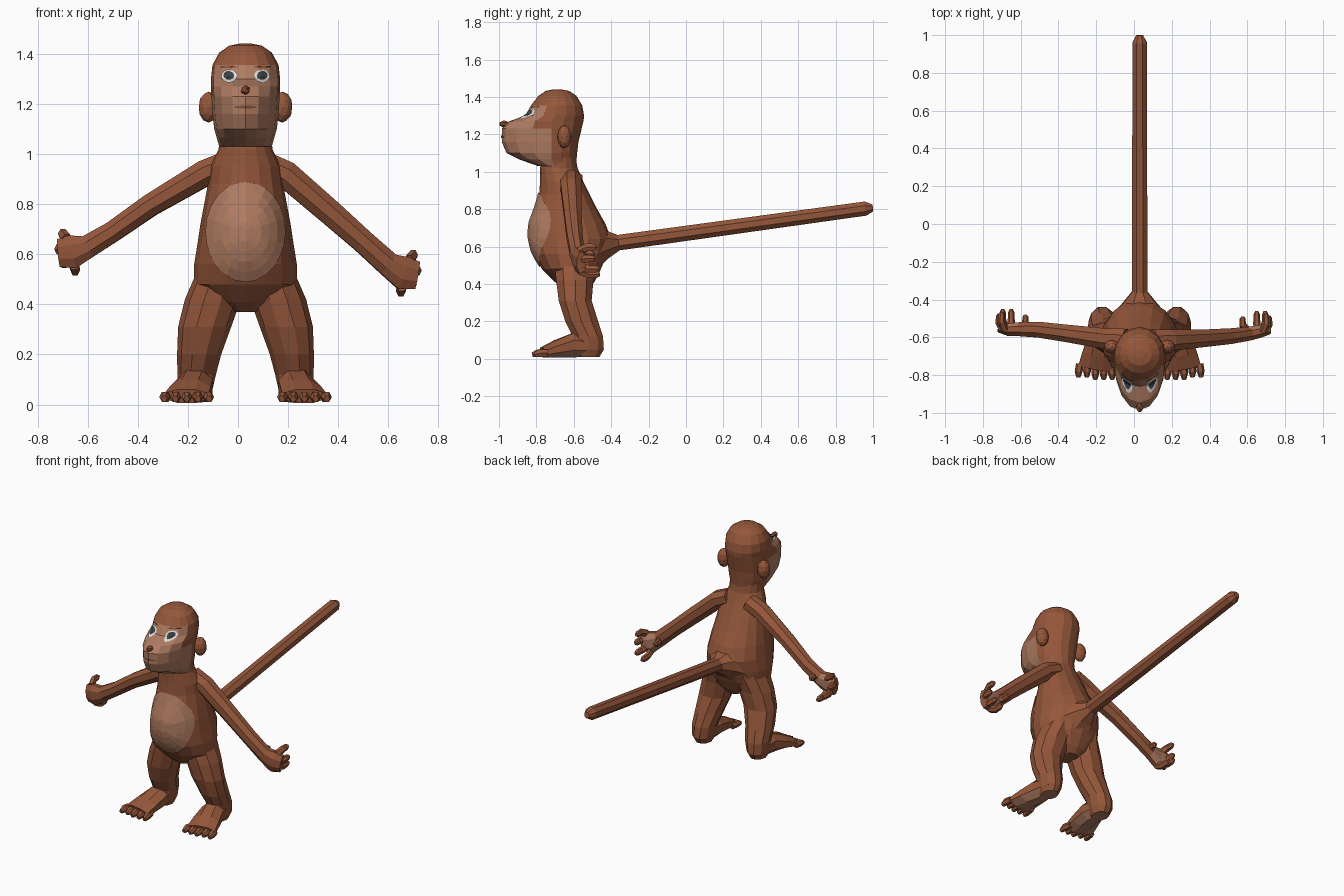
import bpy, bmesh, math
from mathutils import Vector
from mathutils.bvhtree import BVHTree

CX = 0.03  # the body's plane of symmetry


def material(name, rgb):
    m = bpy.data.materials.new(name)
    m.diffuse_color = (*rgb, 1)
    return m


FUR = material("brown fur", (0.30, 0.095, 0.043))
SKIN = material("tan skin", (0.43, 0.20, 0.12))
WHITE = material("eye white", (0.72, 0.74, 0.74))
DARK = material("dark grey", (0.05, 0.055, 0.06))
LIP = material("lip brown", (0.22, 0.08, 0.045))


def finish(bm, name, mats, rule=None):
    bmesh.ops.recalc_face_normals(bm, faces=bm.faces[:])
    bm.normal_update()
    if rule:
        for f in bm.faces:
            f.material_index = int(rule(f.calc_center_median(), f.normal))
    me = bpy.data.meshes.new(name)
    bm.to_mesh(me)
    bm.free()
    ob = bpy.data.objects.new(name, me)
    bpy.context.collection.objects.link(ob)
    for m in mats:
        me.materials.append(m)
    return ob


def skin_rings(name, rings, mats, rule=None):
    """Bridge a list of closed point rings and cap the ends."""
    bm = bmesh.new()
    vs = [[bm.verts.new((p[0] + CX, p[1], p[2])) for p in r] for r in rings]
    n = len(vs[0])
    for a, b in zip(vs, vs[1:]):
        for i in range(n):
            j = (i + 1) % n
            bm.faces.new((a[i], a[j], b[j], b[i]))
    bm.faces.new(vs[0])
    bm.faces.new(vs[-1])
    return finish(bm, name, mats, rule)


def loft(name, levels, n, mats, rule=None):
    """Level egg-shaped sections: (z, x, half width, front y, widest y, back y)."""
    rings = []
    for z, x, hw, yf, yc, yb in levels:
        ring = []
        for i in range(n):
            t = 2 * math.pi * i / n
            s = math.sin(t)
            ring.append((x + hw * math.cos(t), yc + s * ((yb - yc) if s > 0 else (yc - yf)), z))
        rings.append(ring)
    return skin_rings(name, rings, mats, rule)


def tube(name, path, n, mats, rule=None):
    """Tube along a path: (x, y, z, half height, half depth)."""
    pts = [Vector(p[:3]) for p in path]
    rings = []
    for k, p in enumerate(path):
        t = (pts[min(k + 1, len(pts) - 1)] - pts[max(k - 1, 0)]).normalized()
        v = t.cross(Vector((0, 0, 1))).normalized()
        u = v.cross(t)
        rings.append([pts[k] + u * p[3] * math.cos(a) + v * p[4] * math.sin(a)
                      for a in (2 * math.pi * (i + 0.5) / n for i in range(n))])
    return skin_rings(name, rings, mats, rule)


def patch(name, target, x, z, rx, rz, mat, lift, n=24, steps=5):
    """Thin oval plate laid on the front of another part."""
    me = target.data
    tree = BVHTree.FromPolygons([v.co for v in me.vertices], [p.vertices for p in me.polygons])

    def drop(px, pz):
        hit, nor, _, _ = tree.ray_cast(Vector((px + CX, -3, pz)), Vector((0, 1, 0)))
        return hit + nor * lift

    bm = bmesh.new()
    centre = bm.verts.new(drop(x, z))
    prev = None
    for s in range(1, steps + 1):
        k = s / steps
        ring = [bm.verts.new(drop(x + k * rx * math.cos(2 * math.pi * i / n),
                                  z + k * rz * math.sin(2 * math.pi * i / n))) for i in range(n)]
        for i in range(n):
            j = (i + 1) % n
            if prev:
                bm.faces.new((prev[i], ring[i], ring[j], prev[j]))
            else:
                bm.faces.new((centre, ring[i], ring[j]))
        prev = ring
    return finish(bm, name, [mat])


def ball(name, loc, scale, mat, sub=2):
    bm = bmesh.new()
    bmesh.ops.create_icosphere(bm, subdivisions=sub, radius=1)
    for v in bm.verts:
        v.co = Vector((v.co.x * scale[0] + loc[0] + CX, v.co.y * scale[1] + loc[1], v.co.z * scale[2] + loc[2]))
    return finish(bm, name, [mat])


# torso with belly patch
torso = loft("torso", [
    (0.37, 0, 0.05, -0.65, -0.59, -0.52), (0.41, 0, 0.13, -0.70, -0.59, -0.49),
    (0.48, 0, 0.205, -0.77, -0.60, -0.455), (0.56, 0, 0.205, -0.82, -0.60, -0.42),
    (0.64, 0, 0.192, -0.842, -0.60, -0.40), (0.72, 0, 0.18, -0.84, -0.61, -0.43),
    (0.80, 0, 0.165, -0.81, -0.62, -0.475), (0.88, 0, 0.15, -0.785, -0.63, -0.515),
    (0.95, 0, 0.14, -0.78, -0.65, -0.55), (1.02, 0, 0.107, -0.78, -0.68, -0.58),
    (1.08, 0, 0.105, -0.77, -0.68, -0.59)], 16, [FUR])
patch("belly", torso, 0, 0.69, 0.155, 0.198, SKIN, 0.006)

# head: the muzzle and eye area are bare skin
head = loft("head", [
    (1.03, 0, 0.105, -0.79, -0.70, -0.59), (1.065, 0, 0.115, -0.89, -0.72, -0.585),
    (1.10, 0, 0.125, -0.96, -0.72, -0.582), (1.16, 0, 0.132, -0.985, -0.72, -0.575),
    (1.23, 0, 0.136, -0.985, -0.72, -0.558), (1.27, 0, 0.138, -0.945, -0.72, -0.548),
    (1.30, 0, 0.138, -0.86, -0.70, -0.545), (1.355, 0, 0.132, -0.828, -0.69, -0.555),
    (1.405, 0, 0.105, -0.79, -0.69, -0.585), (1.432, 0, 0.065, -0.75, -0.69, -0.625),
    (1.44, 0, 0.025, -0.71, -0.69, -0.665)], 16, [FUR, SKIN],
    lambda c, n: 1.045 < c.z < 1.36 and c.y < (-0.725 if c.z < 1.24 else -0.775))
ball("nose", (0, -0.972, 1.255), (0.02, 0.028, 0.02), FUR, 1)
patch("mouth", head, 0, 1.187, 0.045, 0.006, LIP, 0.004, 16, 2)

for s, side in ((-1, "left"), (1, "right")):
    # eyes and ears
    patch("eye_" + side, head, s * 0.064, 1.308, 0.031, 0.027, WHITE, 0.005, 14, 3)
    patch("pupil_" + side, head, s * 0.064, 1.308, 0.020, 0.020, DARK, 0.009, 10, 2)
    patch("brow_" + side, head, s * 0.064, 1.346, 0.035, 0.005, FUR, 0.004, 12, 2)
    ball("ear_" + side, (s * 0.147, -0.65, 1.187), (0.041, 0.038, 0.062), FUR)

    # leg
    loft("leg_" + side, [
        (0.01, s * 0.20, 0.05, -0.58, -0.52, -0.46), (0.05, s * 0.20, 0.066, -0.61, -0.52, -0.435),
        (0.12, s * 0.195, 0.077, -0.61, -0.52, -0.44), (0.20, s * 0.185, 0.088, -0.65, -0.56, -0.465),
        (0.31, s * 0.163, 0.106, -0.685, -0.59, -0.50), (0.42, s * 0.13, 0.112, -0.70, -0.59, -0.49),
        (0.54, s * 0.09, 0.10, -0.71, -0.59, -0.46)], 10, [FUR, SKIN], lambda c, n: n.z < -0.7)

    # foot and toes
    tube("foot_" + side, [
        (s * 0.20, -0.47, 0.06, 0.048, 0.055), (s * 0.203, -0.60, 0.073, 0.071, 0.078),
        (s * 0.22, -0.69, 0.053, 0.05, 0.09), (s * 0.235, -0.765, 0.033, 0.03, 0.098)],
        8, [FUR, SKIN], lambda c, n: n.z < -0.7)
    for i in range(5):
        o = i - 2
        x = 0.235 + o * 0.041
        y = -0.80 - (0.012 if i < 3 else 0)
        tube(f"toe_{side}_{i + 1}", [
            (s * x, -0.74, 0.03, 0.022, 0.02), (s * (x + o * 0.003), y + 0.02, 0.03, 0.024, 0.021),
            (s * (x + o * 0.004), y - 0.01, 0.022, 0.014, 0.012)], 6, [FUR])

# arms hang at slightly different heights: shoulder to palm
ARMS = {
    "left": (-1, [(-0.07, -0.61, 0.962, 0.055, 0.06), (-0.16, -0.61, 0.925, 0.056, 0.06),
                  (-0.38, -0.58, 0.795, 0.048, 0.05), (-0.53, -0.56, 0.69, 0.045, 0.045),
                  (-0.63, -0.557, 0.63, 0.05, 0.04), (-0.69, -0.56, 0.61, 0.072, 0.036),
                  (-0.745, -0.55, 0.605, 0.06, 0.026)]),
    "right": (1, [(0.07, -0.615, 0.962, 0.055, 0.06), (0.16, -0.615, 0.92, 0.058, 0.06),
                  (0.34, -0.605, 0.765, 0.054, 0.05), (0.47, -0.595, 0.65, 0.05, 0.045),
                  (0.57, -0.582, 0.56, 0.052, 0.04), (0.63, -0.57, 0.525, 0.072, 0.036),
                  (0.685, -0.56, 0.515, 0.06, 0.026)]),
}
# finger tips relative to the palm: outward, back, up
TIPS = [(0.04, 0.095, 0.072), (0.055, 0.085, 0.01), (0.035, 0.11, -0.045), (-0.01, 0.11, -0.075), (-0.085, 0.08, 0.035)]
for side, (s, path) in ARMS.items():
    tube("arm_" + side, path, 8, [FUR, SKIN], lambda c, n: abs(c.x) > 0.6 and n.y > 0.5)
    px, py, pz = path[-2][:3]
    for i, (ox, oy, oz) in enumerate(TIPS):
        tube(f"finger_{side}_{i + 1}", [
            (px + s * ox * 0.6, py, pz + oz * 0.7, 0.024, 0.022),
            (px + s * ox, py + oy * 0.45, pz + oz, 0.023, 0.019),
            (px + s * ox, py + oy * 0.85, pz + oz, 0.02, 0.016),
            (px + s * ox * 0.97, py + oy, pz + oz, 0.01, 0.008)], 6, [FUR])

# tail flaring into the back
tube("tail", [(0, -0.50, 0.60, 0.14, 0.17), (0, -0.43, 0.612, 0.085, 0.105), (0, -0.36, 0.621, 0.045, 0.045),
              (0, 0.96, 0.803, 0.041, 0.041), (0, 0.999, 0.806, 0.02, 0.02)], 8, [FUR])
